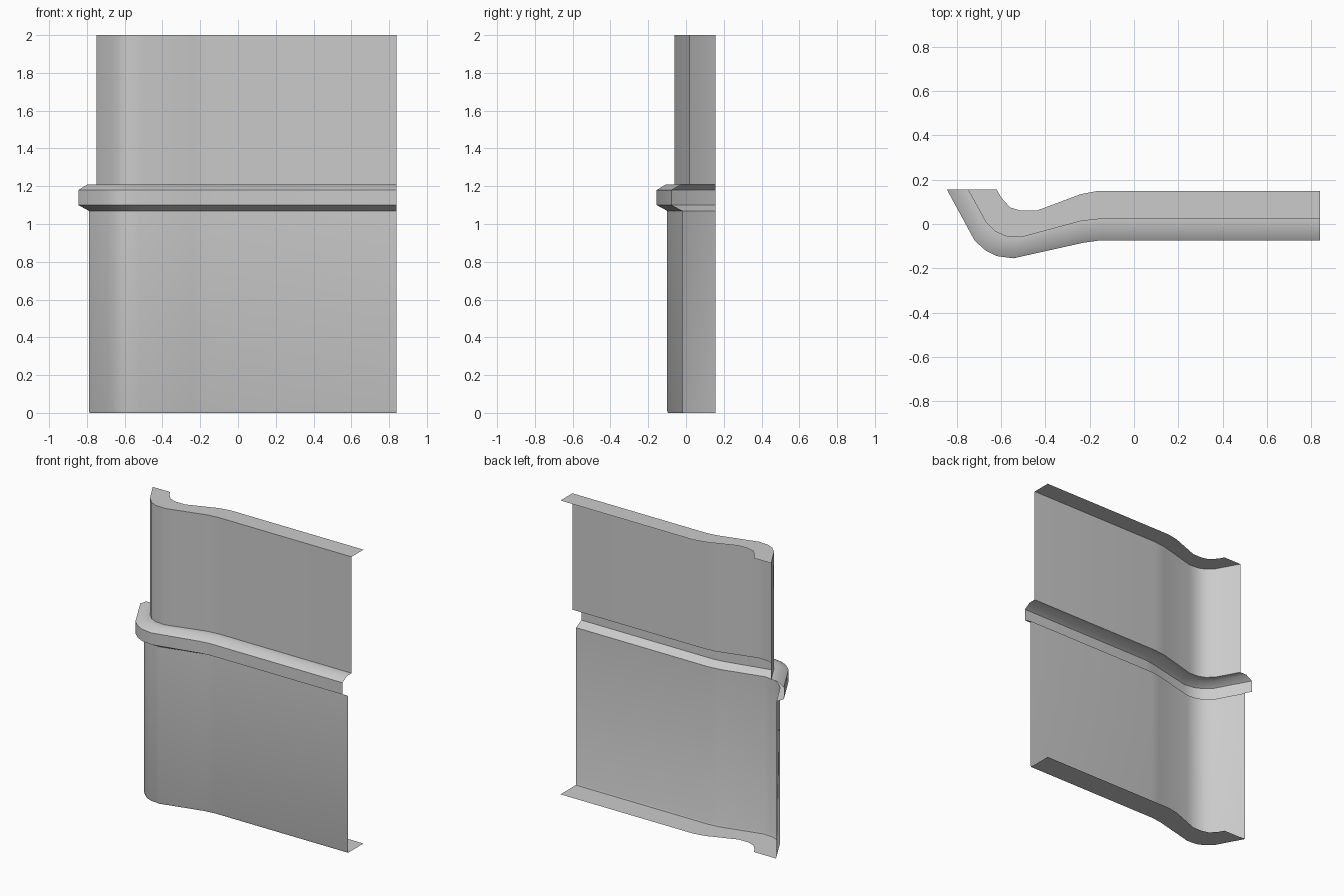
import bpy, math

if "Cube" in bpy.data.objects:
    bpy.data.objects.remove(bpy.data.objects["Cube"])

# Plan curves (x, y), left end to right end: rail front, upper wall face, flange back edge
OUTER = [(-.845, .155), (-.72, -.075), (-.67, -.12), (-.62, -.145),
         (-.545, -.155), (-.23, -.085), (-.16, -.075), (.84, -.075)]
FACE = [(-.75, .155), (-.67, .01), (-.625, -.035), (-.58, -.055),
        (-.51, -.06), (-.24, .013), (-.16, .022), (.84, .022)]
INNER = [(-.62, .155), (-.60, .12), (-.56, .075), (-.51, .06),
         (-.44, .06), (-.24, .135), (-.16, .15), (.84, .15)]


def plan(w):
    """Curve blended from the wall face: w=1 is the rail front, w=-1 the flange back."""
    target = OUTER if w > 0 else INNER
    t = abs(w)
    return [(a + (c - a) * t, b + (d - b) * t) for (a, b), (c, d) in zip(FACE, target)]


def sweep(name, profile):
    """Open sheet swept along the plan; profile is a list of (w, z)."""
    n = len(FACE)
    verts = [(x, y, z) for w, z in profile for x, y in plan(w)]
    faces = [(r * n + i, r * n + i + 1, (r + 1) * n + i + 1, (r + 1) * n + i)
             for r in range(len(profile) - 1) for i in range(n - 1)]
    mesh = bpy.data.meshes.new(name)
    mesh.from_pydata(verts, [], faces)
    obj = bpy.data.objects.new(name, mesh)
    bpy.context.collection.objects.link(obj)
    bpy.ops.object.select_all(action='DESELECT')
    obj.select_set(True)
    bpy.context.view_layer.objects.active = obj
    bpy.ops.object.shade_smooth_by_angle(angle=math.radians(40))


# Lower wall with its bottom return flange
sweep("lower_wall", [(-1, 0), (0, 0), (.38, 0), (.42, .012), (.42, 1.07)])
# Projecting chamfered rail
sweep("rail", [(.42, 1.07), (1, 1.10), (1, 1.18), (.52, 1.208), (0, 1.208)])
# Upper wall with its top return flange
sweep("upper_wall", [(0, 1.208), (0, 2), (-1, 2)])
